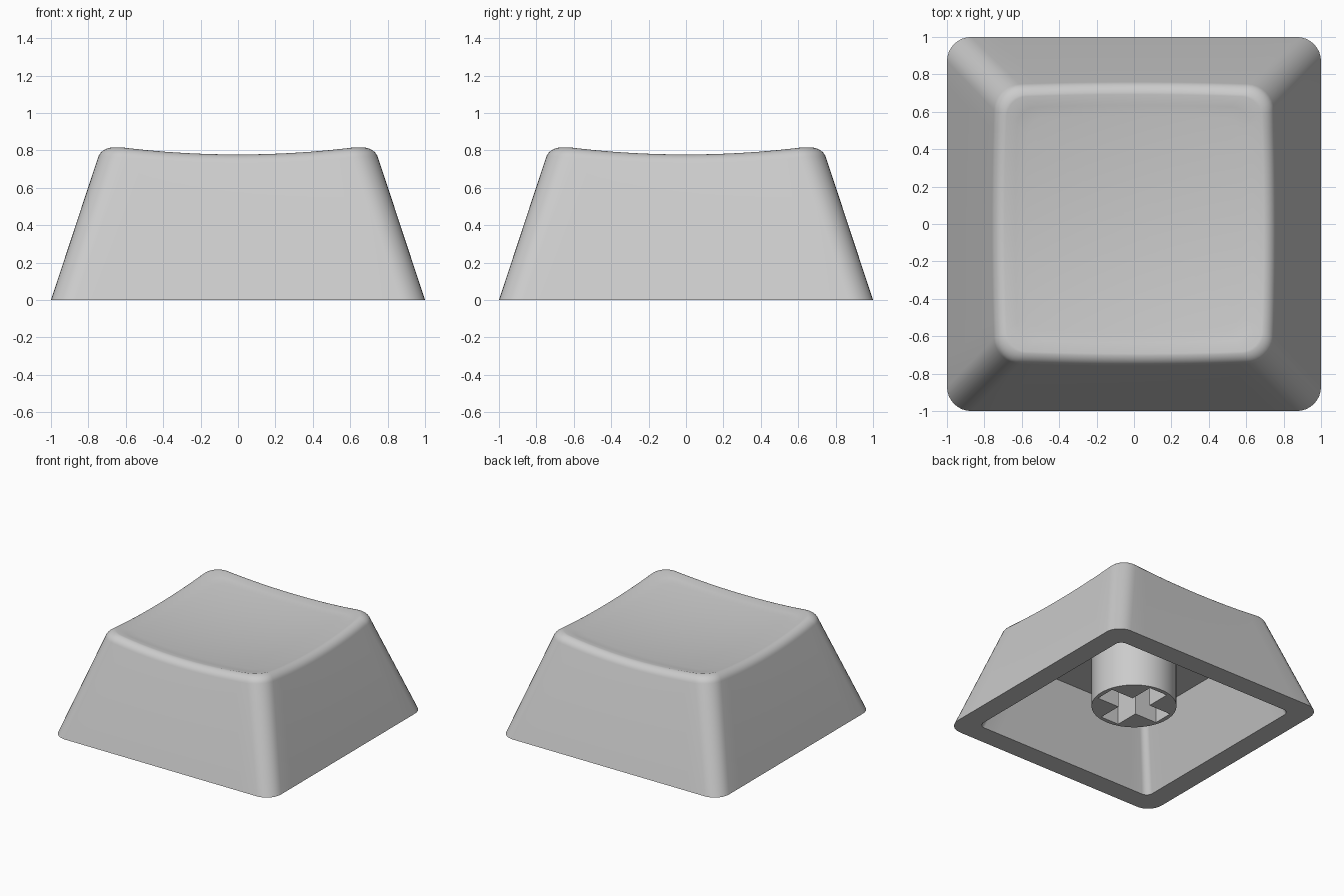
import bpy, bmesh, math

if "Cube" in bpy.data.objects:
    bpy.data.objects.remove(bpy.data.objects["Cube"])

TAPER = 0.33      # wall lean: inward run per unit of height
FILLET = 0.07     # rounding between walls and dish


def finish(bm, name, mat):
    bmesh.ops.recalc_face_normals(bm, faces=bm.faces)
    mesh = bpy.data.meshes.new(name)
    bm.to_mesh(mesh)
    bm.free()
    obj = bpy.data.objects.new(name, mesh)
    bpy.context.collection.objects.link(obj)
    mesh.materials.append(mat)
    bpy.ops.object.select_all(action='DESELECT')
    obj.select_set(True)
    bpy.context.view_layer.objects.active = obj
    bpy.ops.object.shade_smooth_by_angle(angle=math.radians(30))
    return obj


def square(half, radius, arc=8, side=12):
    """Rounded square as (x, y) points, same count for every size."""
    pts = []
    c = half - radius
    for k in range(4):
        turn = k * math.pi / 2
        ca, sa = math.cos(turn), math.sin(turn)
        local = []
        for i in range(arc + 1):
            a = i / arc * math.pi / 2
            local.append((c + radius * math.cos(a), c + radius * math.sin(a)))
        for i in range(1, side):
            local.append((c - 2 * c * i / side, half))
        pts += [(x * ca - y * sa, x * sa + y * ca) for x, y in local]
    return pts


def dish(x, y):
    return 0.73 + 0.088 * (x * x + y * y)


def flat(half, radius, z):
    return [(x, y, z) for x, y in square(half, radius)]


def near_top(inset, drop):
    """Ring near the dish edge, following the curved top height."""
    ring = []
    for i, (x, y) in enumerate(square(0.74, 0.13)):
        t = dish(x, y)
        px, py = square(1 - TAPER * t - inset, max(0.13 - inset * 0.5, 0.05))[i]
        ring.append((px, py, t - drop))
    return ring


grey = bpy.data.materials.new("light_grey")
grey.diffuse_color = (0.6, 0.6, 0.6, 1)
grey.use_nodes = True
grey.node_tree.nodes["Principled BSDF"].inputs["Base Color"].default_value = grey.diffuse_color

# Cap shell: cavity ceiling, cavity wall, rim, outer wall
rings = [flat(0.647, 0.05, 0.55), flat(0.83, 0.055, 0), flat(1.0, 0.13, 0)]

# Rounded upper edge
lean = math.atan(TAPER)
reach = FILLET * math.tan((math.pi / 2 - lean) / 2)
for i in range(9):
    a = lean + (math.pi / 2 - lean) * i / 8
    rings.append(near_top(reach - FILLET * math.cos(a), FILLET * (1 - math.sin(a))))

# Dished top, shrinking to the centre
edge = rings[-1]
for i in range(1, 12):
    s = 1 - i / 12
    rings.append([(x * s, y * s, dish(x * s, y * s)) for x, y, z in edge])

bm = bmesh.new()
loops = [[bm.verts.new(p) for p in ring] for ring in rings]
n = len(loops[0])
for a, b in zip(loops, loops[1:]):
    for i in range(n):
        j = (i + 1) % n
        bm.faces.new((a[i], a[j], b[j], b[i]))
bm.faces.new(loops[0])
centre = bm.verts.new((0, 0, dish(0, 0)))
for i in range(n):
    bm.faces.new((loops[-1][i], loops[-1][(i + 1) % n], centre))
finish(bm, "key_cap", grey)

# Stem: round post with a cross-shaped socket, fused into the ceiling
bm = bmesh.new()
w, l, base = 0.083, 0.285, 0.11
circle = [(0.32 * math.cos(i * math.pi / 32), 0.32 * math.sin(i * math.pi / 32))
          for i in range(64)]
cross = []
for x, y in ((l, -w), (l, w), (w, w)):
    cross.append((x, y))
cross = [(x * c - y * s, x * s + y * c)
         for c, s in ((1, 0), (0, 1), (-1, 0), (0, -1)) for x, y in cross]
edges = []
for outline in (circle, cross):
    vs = [bm.verts.new((x, y, base)) for x, y in outline]
    edges += [bm.edges.new((vs[i - 1], vs[i])) for i in range(len(vs))]
bmesh.ops.triangle_fill(bm, edges=edges, use_beauty=True, normal=(0, 0, -1))
up = bmesh.ops.extrude_face_region(bm, geom=bm.faces[:], use_keep_orig=True)
bmesh.ops.translate(bm, vec=(0, 0, 0.57 - base),
                    verts=[v for v in up["geom"] if isinstance(v, bmesh.types.BMVert)])
finish(bm, "stem", grey)
